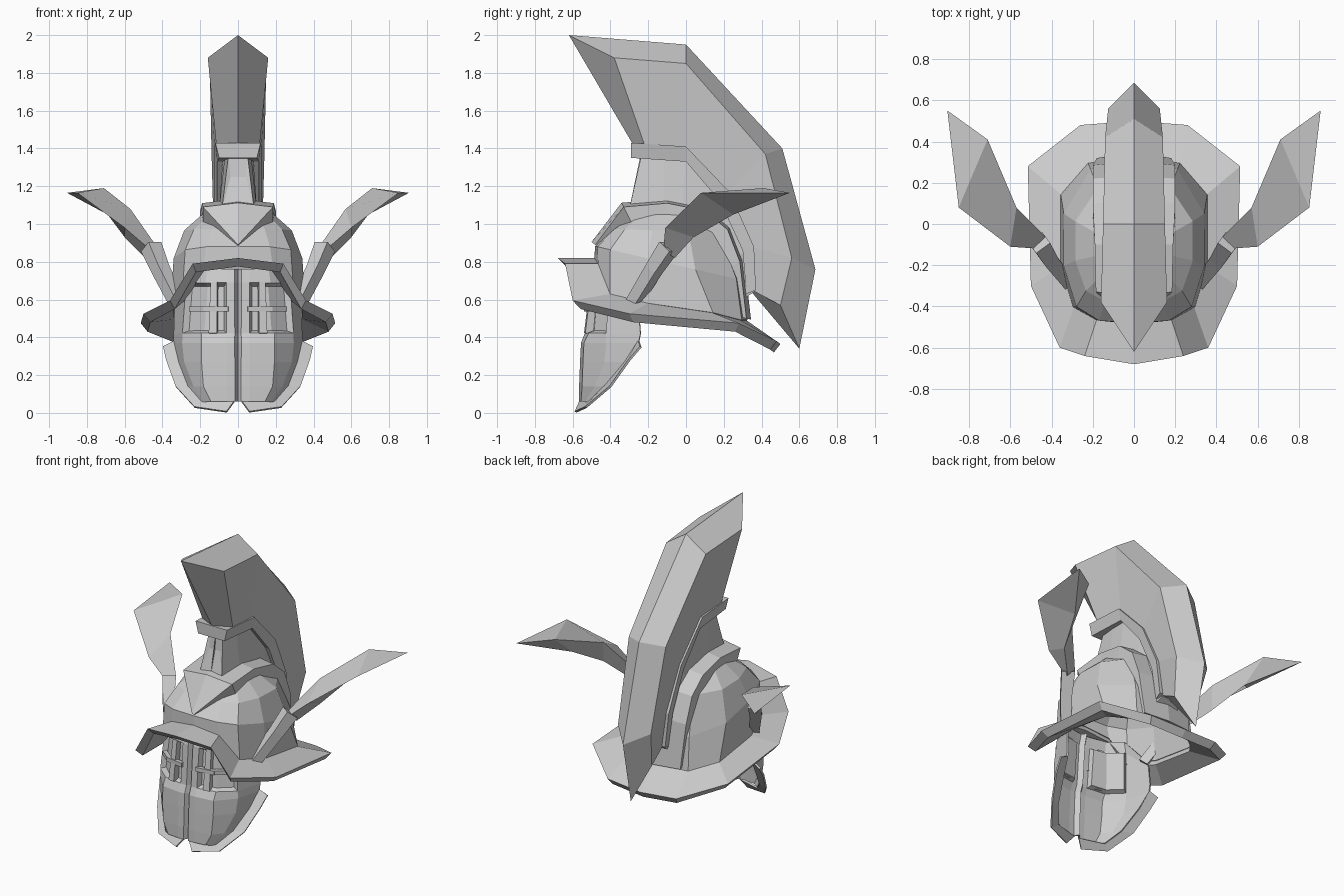
import bpy, bmesh
from mathutils import Vector, Matrix

cube = bpy.data.objects.get("Cube")
if cube:
    bpy.data.objects.remove(cube, do_unlink=True)

steel = bpy.data.materials.new("steel_grey")
steel.use_nodes = True
steel.diffuse_color = (0.6, 0.6, 0.6, 1)
steel.node_tree.nodes["Principled BSDF"].inputs["Base Color"].default_value = (0.6, 0.6, 0.6, 1)


def loft(name, rings, ring_closed=False, loop=False, caps=False, thick=0, recess=None):
    """Skin a list of point rings on the left half, then mirror across x = 0."""
    bm = bmesh.new()
    grid = [[bm.verts.new(p) for p in ring] for ring in rings]
    n = len(grid[0])
    cells = {}
    for r in range(len(grid) if loop else len(grid) - 1):
        a, b = grid[r], grid[(r + 1) % len(grid)]
        for c in range(n if ring_closed else n - 1):
            d = (c + 1) % n
            cells[r, c] = bm.faces.new((a[c], b[c], b[d], a[d]))
    if caps:
        bm.faces.new(grid[0])
        bm.faces.new(grid[-1][::-1])
    bm.normal_update()
    if recess:
        bmesh.ops.inset_region(bm, faces=[cells[k] for k in recess],
                               thickness=0.015, depth=-0.03, use_even_offset=True)
    geom = bm.verts[:] + bm.edges[:] + bm.faces[:]
    bmesh.ops.mirror(bm, geom=geom, matrix=Matrix(), merge_dist=0.0005, axis='X')
    bmesh.ops.remove_doubles(bm, verts=bm.verts[:], dist=0.0005)
    bmesh.ops.recalc_face_normals(bm, faces=bm.faces[:])
    mesh = bpy.data.meshes.new(name)
    bm.to_mesh(mesh)
    bm.free()
    mesh.materials.append(steel)
    ob = bpy.data.objects.new(name, mesh)
    bpy.context.collection.objects.link(ob)
    if thick:
        mod = ob.modifiers.new("shell", 'SOLIDIFY')
        mod.thickness, mod.offset = thick, 0
    return ob


def strip(name, stations, crown=0):
    """Band along the centre line: stations of outer (y, z), inner (y, z), outer and inner half width."""
    rings = []
    for (oy, oz), (iy, iz), wo, wi in stations:
        cy, cz = oy + (oy - iy) * crown, oz + (oz - iz) * crown
        rings.append([(0, cy, cz), (wo, oy, oz), (wi, iy, iz), (0, iy, iz)])
    return loft(name, rings, ring_closed=True, caps=True)


def prism(name, path, sizes):
    """Square bar along a straight path, mirrored to both sides."""
    axis = Vector(path[-1]) - Vector(path[0])
    turn = axis.to_track_quat('Z', 'Y')
    corners = ((-1, -1), (1, -1), (1, 1), (-1, 1))
    rings = [[Vector(p) + turn @ Vector((u * s, v * s, 0)) for u, v in corners]
             for p, s in zip(path, sizes)]
    return loft(name, rings, ring_closed=True, caps=True)


# Brim with a raised visor at the front
inner = [(0, -.48, .82), (.18, -.46, .79), (.29, -.4, .63), (.35, -.2, .58),
         (.35, .14, .53), (.22, .29, .49), (0, .32, .49)]
outer = [(0, -.68, .82), (.24, -.64, .79), (.36, -.6, .595), (.5, -.3, .525),
         (.515, .28, .475), (.26, .48, .38), (0, .5, .365)]
lip = [(x * .93, y * .93, z - .045) for x, y, z in outer]
under = [(x * .97, y * .97, z - .035) for x, y, z in inner]
loft("brim", [inner, outer, lip, under], loop=True)

# Dome, open underneath
plan = [(0, -1), (.5, -.97), (.82, -.8), (1, -.3), (1, .35), (.62, .9), (0, 1)]
rings = [inner]
for rx, front, back, z, tilt in ((.335, -.475, .3, .79, .09), (.28, -.38, .2, .96, .01),
                                 (.17, -.26, .05, 1.06, 0), (0, -.1, -.1, 1.09, 0)):
    mid, half = (front + back) / 2, (back - front) / 2
    rings.append([(u * rx, mid + v * half, z - v * tilt) for u, v in plan])
loft("dome", rings, thick=0.012)

# Raised band over the dome with a pointed front
centre = Vector((-.08, .6))
stations = []
for y, z, w in ((-.48, .89, 0), (-.33, 1.09, .185), (-.1, 1.11, .19), (.1, 1.07, .2),
                (.22, .97, .2), (.285, .8, .2), (.32, .5, .18)):
    p = Vector((y, z))
    q = p + (centre - p).normalized() * .1
    stations.append((tuple(p), tuple(q), w, w))
strip("dome_band", stations, crown=.25)

# Crest neck, collar and crest
strip("crest_neck", [((-.24, 1.37), (-.25, 1.25), .05, .04), ((-.235, 1.37), (-.3, 1.08), .05, .085),
                     ((-.12, 1.36), (-.12, 1.08), .07, .1),
                     ((0, 1.36), (-.02, 1.08), .08, .1), ((.2, 1.13), (.12, 1.03), .08, .1),
                     ((.34, .86), (.26, .83), .08, .1), ((.36, .64), (.3, .6), .07, .09)])
strip("crest_collar", [((-.29, 1.43), (-.29, 1.35), .12, .1), ((0, 1.41), (0, 1.33), .125, .11),
                       ((.23, 1.17), (.18, 1.12), .125, .11), ((.36, .88), (.3, .86), .12, .11),
                       ((.37, .65), (.32, .63), .1, .09)])
crest = []
for ridge, side, base, ws, wb, cy in (
        ((-.62, 2.0), (-.38, 1.88), (-.22, 1.42), .16, .115, -.28),
        ((0, 1.95), (0, 1.85), (0, 1.39), .15, .11, 0),
        ((.51, 1.4), (.42, 1.37), (.21, 1.16), .14, .11, .21),
        ((.685, .76), (.56, .82), (.35, .88), .125, .1, .35),
        ((.6, .34), (.5, .57), (.33, .66), .09, .07, .33)):
    crest.append([(0, *ridge), (ws, *side), (wb, *base), (0, cy, base[1])])
loft("crest", crest, ring_closed=True, caps=True)

# Face mask halves with a centre groove and sunken eye openings; the outer edge dips under the brim
mask = []
for z, dip, cols in (
        (.76, .18, ((.02, -.49), (.06, -.485), (.16, -.465), (.25, -.39), (.325, -.25))),
        (.69, .14, ((.02, -.51), (.06, -.505), (.17, -.485), (.27, -.4), (.33, -.25))),
        (.42, 0, ((.02, -.53), (.06, -.53), (.19, -.51), (.29, -.42), (.335, -.24))),
        (.37, 0, ((.02, -.55), (.06, -.55), (.19, -.535), (.29, -.42), (.335, -.25))),
        (.27, 0, ((.02, -.555), (.06, -.555), (.19, -.54), (.28, -.43), (.31, -.32))),
        (.14, 0, ((.02, -.56), (.06, -.56), (.18, -.545), (.23, -.48), (.26, -.43))),
        (.06, 0, ((.02, -.56), (.06, -.56), (.14, -.55), (.17, -.53), (.19, -.51)))):
    row = [(0, cols[0][1] + .03, z)] + [(x, y, z) for x, y in cols[:-1]]
    mask.append(row + [(*cols[-1], z - dip)])
loft("face_mask", mask, thick=0.012, recess=[(1, 2), (1, 3)])

# Flared rim around the lower mask
rim_in = [(.335, -.25, .38), (.31, -.32, .27), (.26, -.43, .14), (.19, -.51, .06), (.02, -.56, .06)]
rim_out = [(.395, -.24, .35), (.38, -.3, .28), (.33, -.4, .14), (.23, -.53, .03), (.06, -.585, .005)]
loft("mask_rim", [rim_in, rim_out], thick=0.012)

# Eye grille bars
prism("eye_bar_upright", [(.13, -.515, .42), (.125, -.485, .69)], (.022, .018))
prism("eye_bar_level", [(.05, -.525, .55), (.18, -.505, .55)], (.014, .014))
prism("eye_bar_outer", [(.17, -.505, .55), (.25, -.44, .55)], (.014, .014))

# Side feather sockets and feathers
prism("feather_socket", [(.32, -.28, .58), (.41, -.17, .76), (.46, -.09, .88)], (.032, .036, .042))
tip = (.905, .55, 1.165)
loft("side_feather", [[(.43, -.06, .88), (.46, -.12, .86), (.49, -.06, .82)],
                      [(.57, .08, 1.08), (.6, -.11, .98), (.6, .04, .93)],
                      [(.71, .41, 1.19), (.85, .08, 1.165), (.69, .25, 1.05)],
                      [tip, tip, tip]], ring_closed=True, caps=True)
